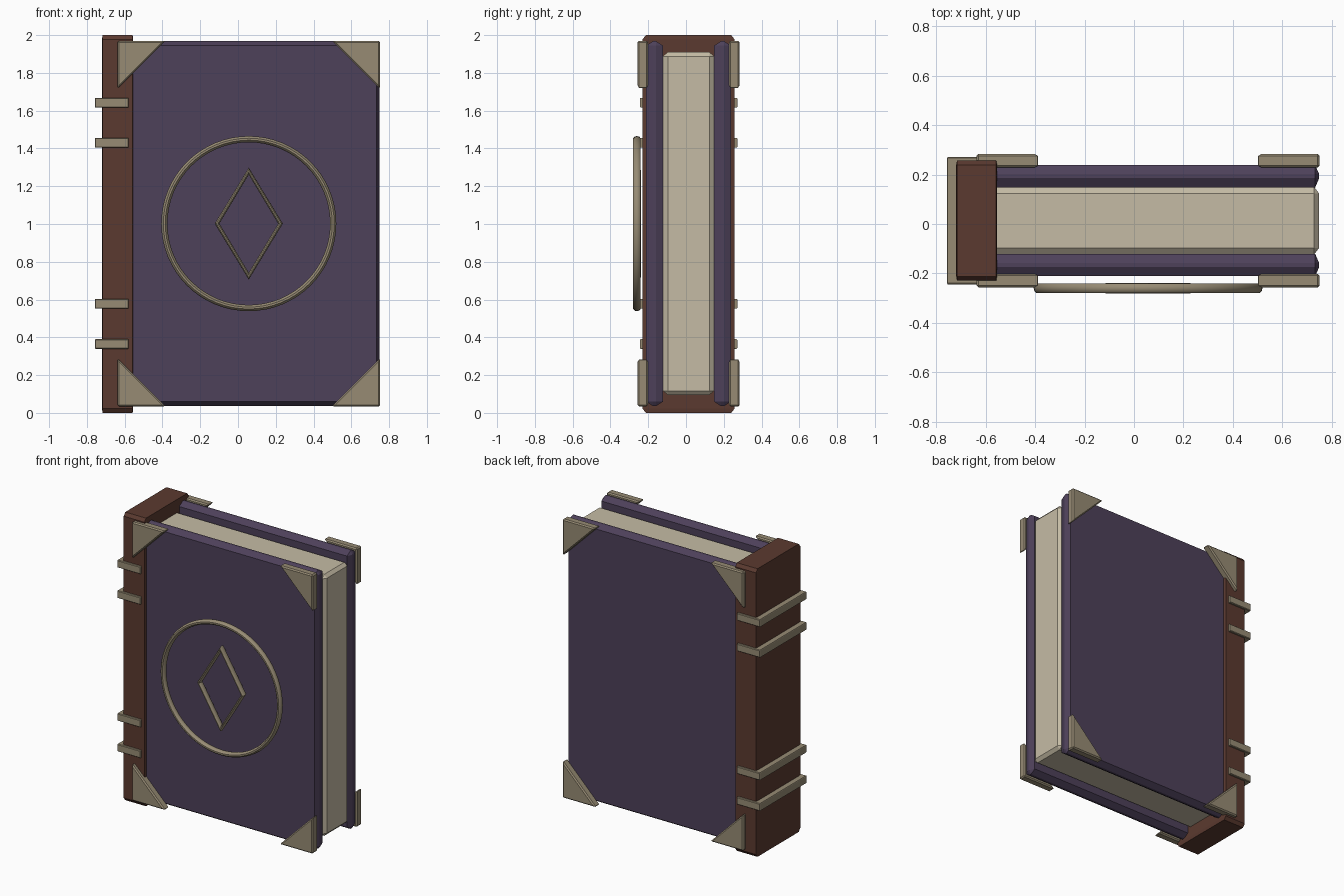
import bpy, bmesh, math
from mathutils import Matrix, Vector
from itertools import product

if "Cube" in bpy.data.objects:
    bpy.data.objects.remove(bpy.data.objects["Cube"])

CY = 0.0135          # depth centre of the book block
ZC = 1.002           # height centre of the covers


def material(name, rgb):
    m = bpy.data.materials.new(name)
    m.diffuse_color = (*rgb, 1)
    m.use_nodes = True
    m.node_tree.nodes["Principled BSDF"].inputs["Base Color"].default_value = m.diffuse_color
    return m


PURPLE = material("purple_cloth", (0.075, 0.052, 0.102))
BROWN = material("brown_leather", (0.105, 0.042, 0.029))
BRASS = material("aged_brass", (0.31, 0.26, 0.175))
PAPER = material("paper", (0.56, 0.50, 0.375))


def finish(name, bm, mat):
    bmesh.ops.recalc_face_normals(bm, faces=bm.faces)
    me = bpy.data.meshes.new(name)
    bm.to_mesh(me)
    bm.free()
    me.materials.append(mat)
    ob = bpy.data.objects.new(name, me)
    bpy.context.collection.objects.link(ob)
    return ob


def chamfer_box(name, lo, hi, cut, mat):
    """Box from lo to hi whose edges are cut by a per-axis amount."""
    lo, hi, cut = Vector(lo), Vector(hi), Vector(cut)
    mid, half = (lo + hi) / 2, (hi - lo) / 2
    bm = bmesh.new()
    for s in product((-1, 1), repeat=3):
        for axis in range(3):
            bm.verts.new([mid[i] + s[i] * (half[i] - (0 if i == axis else cut[i]))
                          for i in range(3)])
    bmesh.ops.convex_hull(bm, input=bm.verts)
    bmesh.ops.dissolve_limit(bm, angle_limit=0.01, verts=bm.verts, edges=bm.edges)
    return finish(name, bm, mat)


def ring(name, radius_x, radius_z, width_x, width_z, depth, sides, mat):
    """Closed tube in the xz plane, used for the cover ornament."""
    bm = bmesh.new()
    n = 10
    loops = []
    for i in range(sides):
        a = math.tau * i / sides
        row = []
        for j in range(n):
            b = math.tau * j / n
            row.append(bm.verts.new((
                0.057 + math.cos(a) * (radius_x + width_x * math.cos(b)),
                -0.26 + depth * math.sin(b),
                ZC + math.sin(a) * (radius_z + width_z * math.cos(b)))))
        loops.append(row)
    for i in range(sides):
        p, q = loops[i], loops[(i + 1) % sides]
        for j in range(n):
            k = (j + 1) % n
            bm.faces.new((p[j], p[k], q[k], q[j]))
    ob = finish(name, bm, mat)
    bpy.ops.object.select_all(action='DESELECT')
    ob.select_set(True)
    bpy.context.view_layer.objects.active = ob
    bpy.ops.object.shade_smooth_by_angle(angle=math.radians(40))
    return ob


def corner(name, x, sx, sz, sy):
    """Bevelled triangular corner guard on one cover."""
    leg = 0.255
    z = ZC + sz * 0.968
    y0, y1 = CY + sy * 0.215, CY + sy * 0.27
    pts = [(x, z), (x - sx * leg, z), (x, z - sz * leg)]
    bm = bmesh.new()
    base = bm.faces.new([bm.verts.new((px, y0, pz)) for px, pz in pts])
    ext = bmesh.ops.extrude_face_region(bm, geom=[base])
    bmesh.ops.translate(bm, vec=(0, y1 - y0, 0),
                        verts=[v for v in ext["geom"] if isinstance(v, bmesh.types.BMVert)])
    bmesh.ops.recalc_face_normals(bm, faces=bm.faces)
    bmesh.ops.bevel(bm, geom=bm.edges[:], offset=0.008, segments=1, affect='EDGES')
    return finish(name, bm, BRASS)


# Page block
chamfer_box("pages", (-0.64, CY - 0.136, 0.095), (0.75, CY + 0.136, 1.91),
            (0.02, 0.026, 0.022), PAPER)

# Spine
chamfer_box("spine", (-0.72, CY - 0.243, 0), (-0.555, CY + 0.243, 2),
            (0.003, 0.017, 0.022), BROWN)

# Raised bands across the spine
for i, z in enumerate((0.365, 0.578, 1.43, 1.642)):
    chamfer_box(f"spine_band_{i + 1}", (-0.757, CY - 0.258, z - 0.026),
                (-0.58, CY + 0.258, z + 0.026), (0.002, 0.005, 0.004), BRASS)

# Covers with their corner guards
for side, sy in (("front", -1), ("back", 1)):
    ya, yb = sorted((CY + sy * 0.135, CY + sy * 0.225))
    chamfer_box(f"{side}_cover", (-0.635, ya, 0.036), (0.75, yb, 1.968),
                (0.016, 0.037, 0.024), PURPLE)
    for sx, sz in product((-1, 1), repeat=2):
        x = 0.752 if sx > 0 else -0.638
        label = ("lower" if sz < 0 else "upper") + ("_left" if sx < 0 else "_right")
        corner(f"{side}_corner_{label}", x, sx, sz, sy)

# Ornament on the front cover
ring("ornament_ring", 0.447, 0.447, 0.0165, 0.0165, 0.021, 64, BRASS)
ring("ornament_diamond", 0.168, 0.278, 0.0125, 0.0185, 0.022, 4, BRASS)
